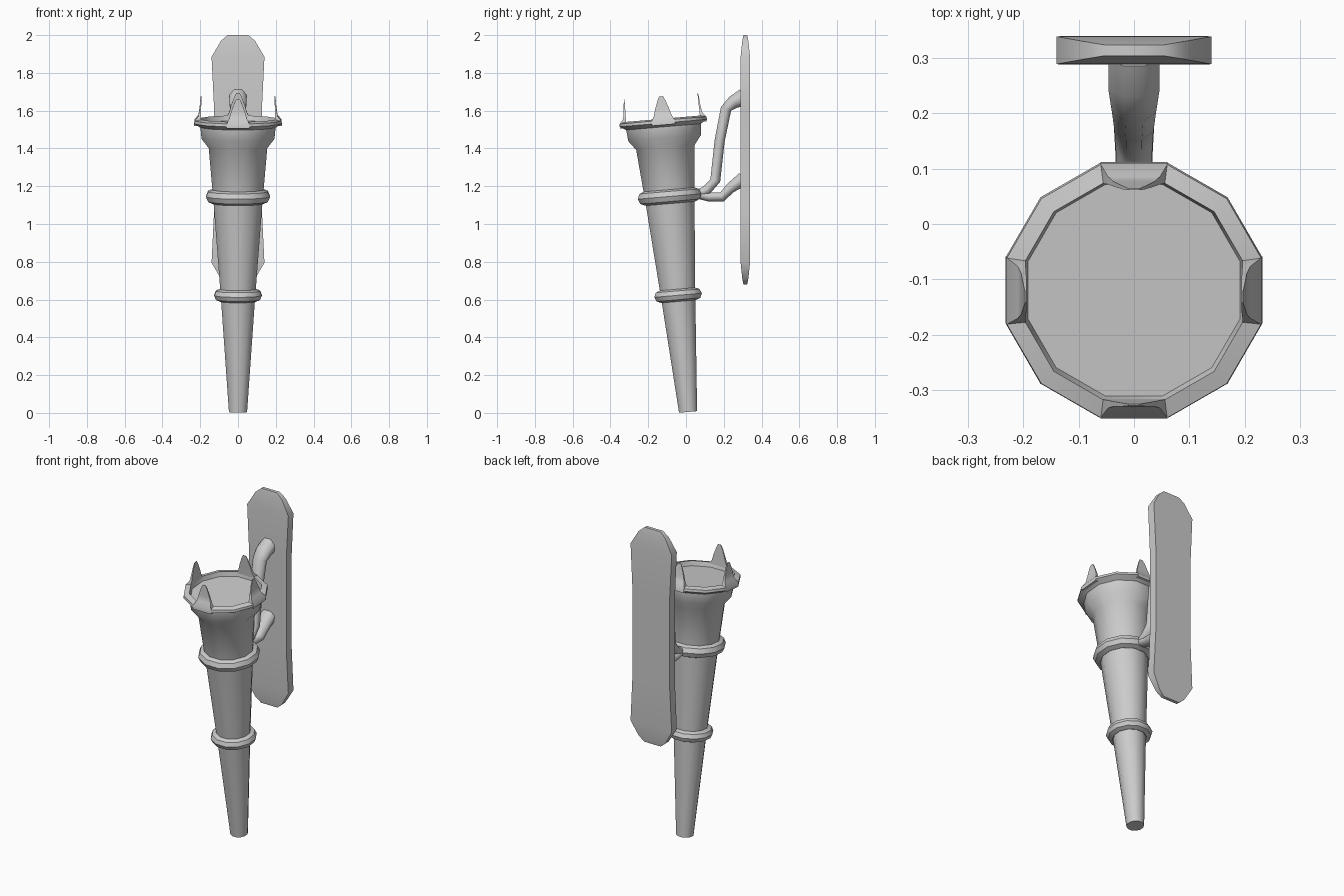
import bpy, bmesh
from math import sin, cos, pi, radians, hypot
from mathutils import Matrix, Vector

if "Cube" in bpy.data.objects:
    bpy.data.objects.remove(bpy.data.objects["Cube"])

SIDES = 12
TILT = Matrix.Translation((0, 0.011, 0.005)) @ Matrix.Rotation(radians(4.9), 4, 'X')


def loft(name, rings, matrix=Matrix(), closed=False, angle=42):
    """Skin consecutive rings of points; cap the ends unless closed."""
    bm = bmesh.new()
    loops = [[bm.verts.new(matrix @ Vector(p)) for p in ring] for ring in rings]
    pairs = list(zip(loops, loops[1:]))
    if closed:
        pairs.append((loops[-1], loops[0]))
    else:
        bm.faces.new(loops[0])
        bm.faces.new(loops[-1])
    for a, b in pairs:
        n = len(a)
        for i in range(n):
            j = (i + 1) % n
            bm.faces.new((a[i], a[j], b[j], b[i]))
    bmesh.ops.recalc_face_normals(bm, faces=bm.faces)
    mesh = bpy.data.meshes.new(name)
    bm.to_mesh(mesh)
    bm.free()
    obj = bpy.data.objects.new(name, mesh)
    bpy.context.collection.objects.link(obj)
    bpy.ops.object.select_all(action='DESELECT')
    obj.select_set(True)
    bpy.context.view_layer.objects.active = obj
    bpy.ops.object.shade_smooth_by_angle(angle=radians(angle))
    return obj


def circle(r, z):
    """Twelve-sided ring with flat sides facing the axes; r is its half width."""
    r /= cos(pi / SIDES)
    return [(r * cos(2 * pi * (i + .5) / SIDES), r * sin(2 * pi * (i + .5) / SIDES), z)
            for i in range(SIDES)]


def band(name, z, r, tube):
    """Rounded ring around the torch."""
    rings = [circle(r + tube * cos(a * pi / 4), z + tube * sin(a * pi / 4)) for a in range(8)]
    loft(name, rings, TILT, closed=True)


def arm(name, path):
    """Bent tube in the y-z plane; path points are (y, z, half thickness, half width)."""
    rings = []
    for i, (y, z, h, w) in enumerate(path):
        a, b = path[max(i - 1, 0)], path[min(i + 1, len(path) - 1)]
        dy, dz = b[0] - a[0], b[1] - a[1]
        d = hypot(dy, dz)
        rings.append([(w * cos(t), y - dz / d * h * sin(t), z + dy / d * h * sin(t))
                      for t in [2 * pi * (k + .5) / 8 for k in range(8)]])
    loft(name, rings, angle=60)


# Tapered torch body with flared cup and shallow recess
body = [(0.048, 0), (0.09, 0.6), (0.13, 1.12), (0.155, 1.405), (0.193, 1.455),
        (0.199, 1.515), (0.231, 1.535), (0.229, 1.55), (0.198, 1.558), (0.192, 1.53)]
loft("torch_body", [circle(r, z) for r, z in body], TILT)

# Collars
band("lower_collar", 0.62, 0.093, 0.033)
band("upper_collar", 1.145, 0.131, 0.038)

# Four crown prongs: (height, half width, outer radius, inner radius)
prong = [(1.525, .061, .232, .196), (1.548, .061, .231, .196), (1.575, .047, .210, .196),
         (1.61, .037, .204, .195), (1.655, .021, .200, .194), (1.677, .010, .197, .194)]
for k, side in enumerate(("right", "back", "left", "front")):
    rings = [[(o, -w, z), (o, w, z), (i, w, z), (i, -w, z)] for z, w, o, i in prong]
    loft(side + "_prong", rings, TILT @ Matrix.Rotation(k * pi / 2, 4, 'Z'))

# Wall plate with thinned rounded ends: (distance from middle, half width, half thickness)
half = [(0.66, .055, .010), (0.63, .09, .016), (0.545, .14, .025), (0.28, .127, .026)]
plate = [(-d, w, h) for d, w, h in half] + [(d, w, h) for d, w, h in reversed(half)]
loft("wall_plate", [[(-w, .314 - h, 1.34 + d), (w, .314 - h, 1.34 + d),
                     (w, .314 + h, 1.34 + d), (-w, .314 + h, 1.34 + d)]
                    for d, w, h in plate])

# Bracket arms joining the upper collar to the plate
arm("upper_arm", [(0.06, 1.155, .025, .035), (0.11, 1.18, .028, .035), (0.155, 1.23, .029, .036),
                  (0.178, 1.44, .029, .038), (0.212, 1.61, .031, .043), (0.25, 1.645, .038, .05),
                  (0.305, 1.67, .05, .05)])
arm("lower_arm", [(0.06, 1.155, .022, .035), (0.12, 1.143, .026, .036), (0.19, 1.143, .027, .04),
                  (0.235, 1.19, .03, .045), (0.305, 1.24, .04, .05)])
